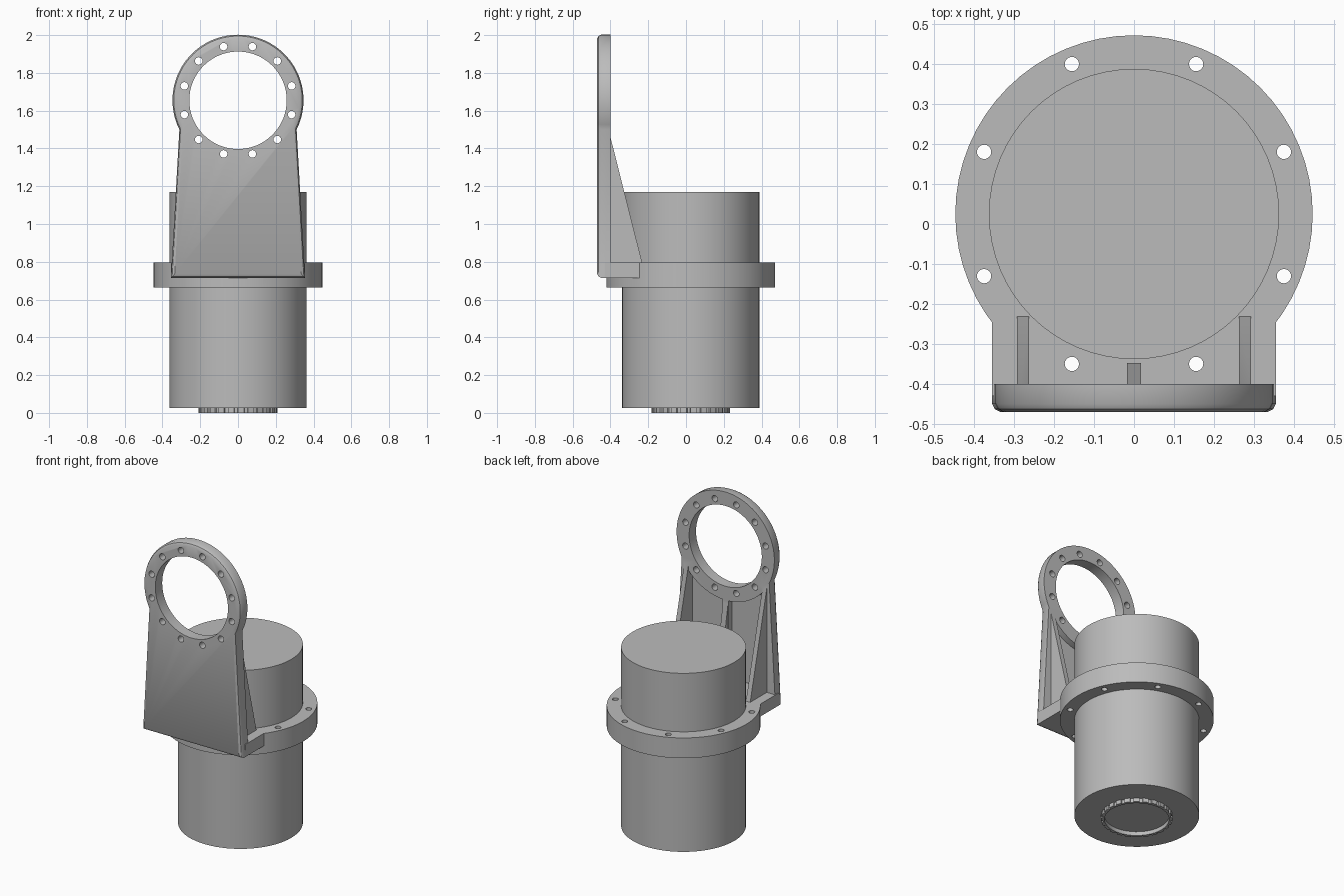
import bpy, bmesh
from math import sin, cos, pi, asin, sqrt
from mathutils import Vector

cube = bpy.data.objects.get("Cube")
if cube:
    bpy.data.objects.remove(cube, do_unlink=True)

metal = bpy.data.materials.new("grey_metal")
metal.use_nodes = True
grey = (0.5, 0.5, 0.5, 1)
metal.diffuse_color = grey
metal.node_tree.nodes["Principled BSDF"].inputs["Base Color"].default_value = grey

CY = 0.025            # motor axis, y
RING_Z, RING_R = 1.655, 0.347
FRONT, BACK = -0.47, -0.40
FLOOR, TOP = 0.715, 0.795


def loft(name, loops):
    """Solid through a stack of loops with equal point counts."""
    bm = bmesh.new()
    rows = [[bm.verts.new(p) for p in loop] for loop in loops]
    n = len(rows[0])
    for a, b in zip(rows, rows[1:]):
        for i in range(n):
            j = (i + 1) % n
            bm.faces.new((a[i], a[j], b[j], b[i]))
    bm.faces.new(rows[0])
    bm.faces.new(rows[-1])
    bmesh.ops.recalc_face_normals(bm, faces=bm.faces)
    mesh = bpy.data.meshes.new(name)
    bm.to_mesh(mesh)
    bm.free()
    mesh.materials.append(metal)
    obj = bpy.data.objects.new(name, mesh)
    bpy.context.collection.objects.link(obj)
    return obj


def prism(name, points, axis, lo, hi):
    """Extrude a flat profile along one axis."""
    def place(p, d):
        q = list(p)
        q.insert("xyz".index(axis), d)
        return Vector(q)
    return loft(name, [[place(p, d) for p in points] for d in (lo, hi)])


def circle(cx, cy, r, n):
    return [(cx + r * cos(2 * pi * i / n), cy + r * sin(2 * pi * i / n)) for i in range(n)]


def rect(x0, y0, x1, y1):
    return [(x0, y0), (x1, y0), (x1, y1), (x0, y1)]


def combine(target, tool, operation):
    """Apply a boolean and discard the tool."""
    mod = target.modifiers.new("join", "BOOLEAN")
    mod.operation, mod.object, mod.solver = operation, tool, "EXACT"
    bpy.context.view_layer.objects.active = target
    bpy.ops.object.modifier_apply(modifier=mod.name)
    bpy.data.objects.remove(tool, do_unlink=True)


def smooth(obj):
    bpy.ops.object.select_all(action="DESELECT")
    obj.select_set(True)
    bpy.context.view_layer.objects.active = obj
    bpy.ops.object.shade_smooth_by_angle(angle=0.5)


# Upright plate outline: tapered sides running into the top ring
def outline(inset, y):
    r = RING_R - inset
    a0 = -asin(0.155 / RING_R)
    steps = 48
    pts = [Vector((r * cos(a), y, RING_Z + r * sin(a)))
           for a in (a0 + (pi - 2 * a0) * i / steps for i in range(steps + 1))]
    half = 0.355 - inset
    return pts + [Vector((-half, y, FLOOR + inset)), Vector((half, y, FLOOR + inset))]


bracket = loft("bracket", [outline(0, BACK), outline(0, -0.45),
                           outline(0.007, -0.463), outline(0.02, FRONT)])

# Two pockets in the back of the plate, curved under the ring
for s in (-1, 1):
    xs = [0.263 - 0.243 * i / 12 for i in range(13)]
    pocket = [(s * 0.02, TOP), (s * 0.263, TOP)]
    pocket += [(s * x, RING_Z - sqrt(RING_R ** 2 - x * x)) for x in xs]
    combine(bracket, prism("pocket_cutter", pocket, "y", -0.44, -0.3), "DIFFERENCE")

# Foot, mounting flange, side gussets and centre rib
combine(bracket, prism("foot", rect(-0.355, -0.43, 0.355, -0.2), "z", FLOOR, TOP), "UNION")
combine(bracket, prism("flange", circle(0, CY, 0.447, 64), "z", 0.665, TOP), "UNION")
gusset = [(-0.43, 0.76), (-0.232, 0.76), (-0.232, TOP), (BACK, 1.46), (-0.43, 1.46)]
for s in (-1, 1):
    combine(bracket, prism("gusset", gusset, "x", *sorted((s * 0.263, s * 0.293))), "UNION")
rib = [(-0.45, 0.76), (-0.348, 0.76), (-0.348, 1.0), (BACK, 1.29), (-0.45, 1.29)]
combine(bracket, prism("rib", rib, "x", -0.018, 0.018), "UNION")

# Ring bore and bolt holes
combine(bracket, prism("bore_cutter", circle(0, RING_Z, 0.258, 64), "y", -0.6, -0.3), "DIFFERENCE")
for i in range(12):
    a = pi / 12 + i * pi / 6
    hole = circle(0.294 * cos(a), RING_Z + 0.294 * sin(a), 0.02, 16)
    combine(bracket, prism("hole_cutter", hole, "y", -0.6, -0.3), "DIFFERENCE")
for i in range(8):
    a = pi / 8 + i * pi / 4
    hole = circle(0.406 * cos(a), CY + 0.406 * sin(a), 0.018, 16)
    combine(bracket, prism("hole_cutter", hole, "z", 0.5, 0.9), "DIFFERENCE")
smooth(bracket)

# Motor body
motor = prism("motor_body", circle(0, CY, 0.363, 64), "z", 0.025, 1.17)
smooth(motor)

# Notched output ring under the motor
teeth = []
for i in range(24):
    for k, r in ((0, 0.208), (0.6, 0.208), (0.65, 0.199), (0.95, 0.199)):
        a = 2 * pi * (i + k) / 24
        teeth.append((r * cos(a), CY + r * sin(a)))
output = prism("output_ring", teeth, "z", 0, 0.03)
combine(output, prism("ring_cutter", circle(0, CY, 0.188, 48), "z", -0.1, 0.1), "DIFFERENCE")
smooth(output)
